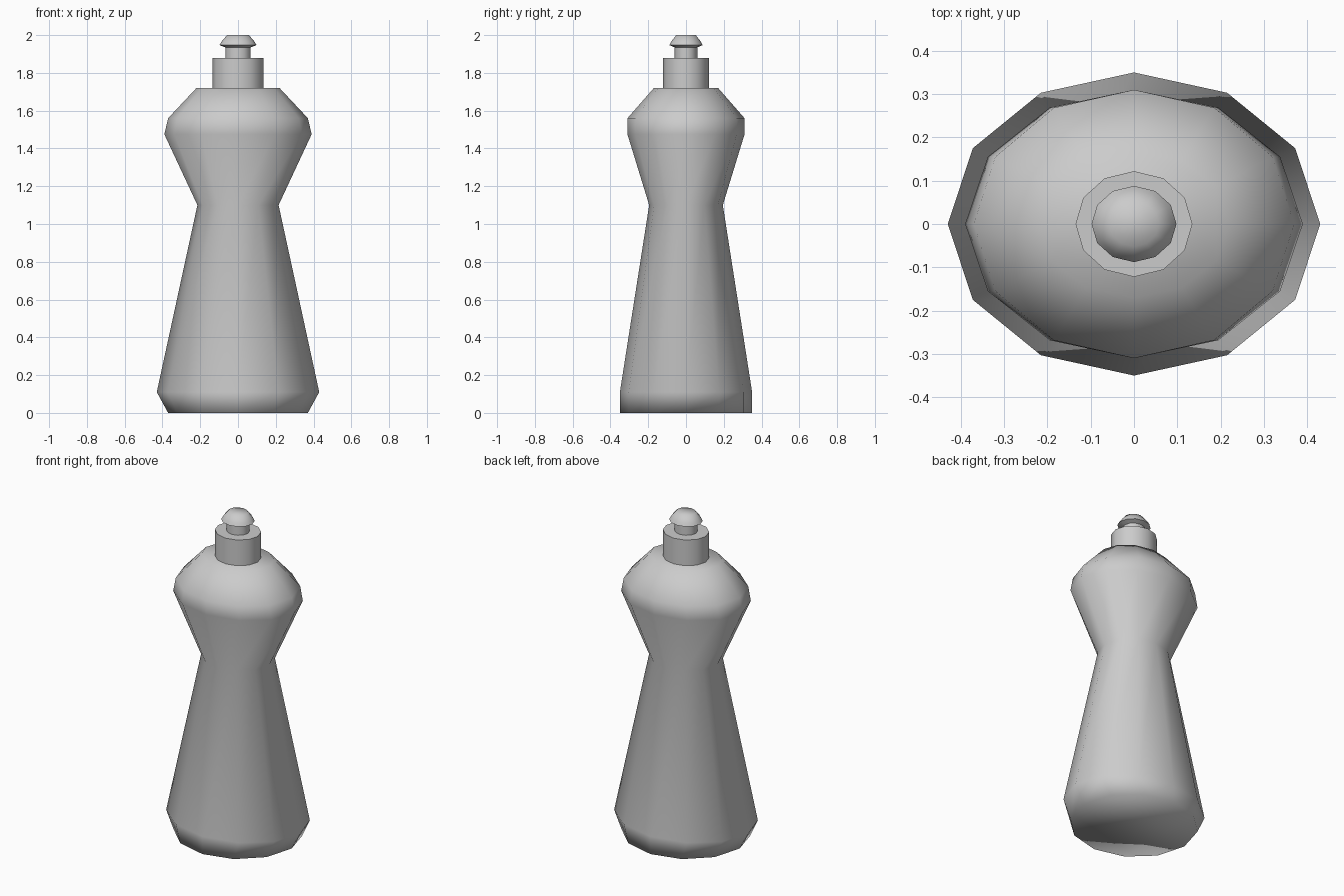
import bpy, bmesh, math

if "Cube" in bpy.data.objects:
    bpy.data.objects.remove(bpy.data.objects["Cube"])

SIDES = 12


def loft(name, rings, angle=None):
    """Closed stack of elliptical 12-sided rings given as (rx, ry, z)."""
    bm = bmesh.new()
    loops = []
    for rx, ry, z in rings:
        loops.append([bm.verts.new((rx * math.cos(2 * math.pi * i / SIDES),
                                    ry * math.sin(2 * math.pi * i / SIDES), z))
                      for i in range(SIDES)])
    for a, b in zip(loops, loops[1:]):
        for i in range(SIDES):
            j = (i + 1) % SIDES
            bm.faces.new((a[i], a[j], b[j], b[i]))
    bm.faces.new(loops[0][::-1])
    bm.faces.new(loops[-1])
    for f in bm.faces:
        f.smooth = True
    mesh = bpy.data.meshes.new(name)
    bm.to_mesh(mesh)
    bm.free()
    if angle:
        mesh.set_sharp_from_angle(angle=math.radians(angle))
    ob = bpy.data.objects.new(name, mesh)
    bpy.context.collection.objects.link(ob)
    return ob


# Waisted oval bottle, smooth all over
loft("bottle_body", [
    (0.37, 0.35, 0.0),
    (0.43, 0.35, 0.11),
    (0.215, 0.195, 1.10),
    (0.39, 0.31, 1.475),
    (0.37, 0.31, 1.56),
    (0.22, 0.17, 1.72),
])

# Screw cap with crisp rims
loft("screw_cap", [(0.135, 0.122, 1.72), (0.135, 0.122, 1.88)], 40)

# Push-pull nozzle: stem and flared head
loft("nozzle", [
    (0.067, 0.06, 1.88),
    (0.067, 0.06, 1.935),
    (0.098, 0.088, 1.947),
    (0.088, 0.079, 1.965),
    (0.058, 0.052, 2.0),
], 65)
